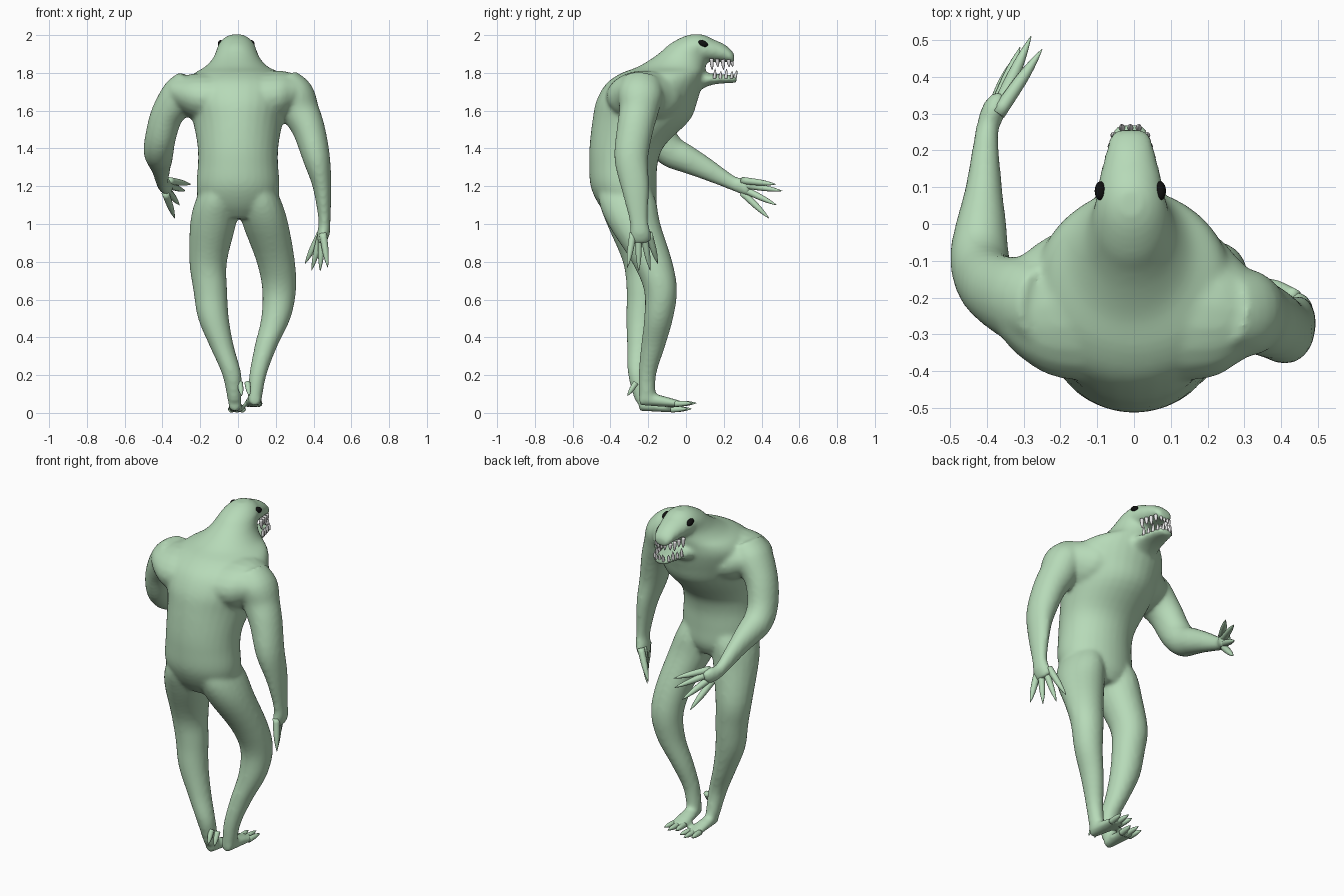
import bpy, bmesh, math
from mathutils import Vector

def material(name, rgb):
    m = bpy.data.materials.new(name)
    m.diffuse_color = (*rgb, 1)
    return m

GREEN = material("pale green skin", (0.47, 0.70, 0.48))
WHITE = material("tooth white", (0.8, 0.8, 0.8))
BLACK = material("eye black", (0.005, 0.005, 0.005))
X, Y, Z = Vector((1, 0, 0)), Vector((0, 1, 0)), Vector((0, 0, 1))

def loft(bm, stations, axes=None, sides=20, steps=4):
    """Smooth tube through (x, y, z, ra, rb); axes fixes the two section axes."""
    p = [Vector(s) for s in stations]
    p = [p[0]] + p + [p[-1]]
    path = []
    for i in range(1, len(p) - 2):
        a, b, c, d = p[i - 1:i + 3]
        for k in range(steps):
            t = k / steps
            path.append(0.5 * (2 * b + (c - a) * t + (2 * a - 5 * b + 4 * c - d) * t * t
                               + (3 * b - a - 3 * c + d) * t ** 3))
    path.append(p[-1])
    rings = []
    for i, q in enumerate(path):
        c = Vector(q[:3])
        t = Vector(path[min(i + 1, len(path) - 1)][:3]) - Vector(path[max(i - 1, 0)][:3])
        t.normalize()
        if axes:
            u, v = axes
        else:
            u = (X - t * t.x).normalized()
            v = t.cross(u)
        rings.append([bm.verts.new(c + u * q[3] * math.cos(2 * math.pi * j / sides)
                                   + v * q[4] * math.sin(2 * math.pi * j / sides))
                      for j in range(sides)])
    faces = [bm.faces.new((r[j], r[j - 1], s[j - 1], s[j]))
             for r, s in zip(rings, rings[1:]) for j in range(sides)]
    faces += [bm.faces.new(rings[0]), bm.faces.new(rings[-1])]
    bmesh.ops.recalc_face_normals(bm, faces=faces)

def spike(bm, a, b, r, sides=10):
    """Tapered finger, claw or tooth from a to b."""
    a, b = Vector(a), Vector(b)
    loft(bm, [(*a.lerp(b, f), r * k, r * k) for f, k in ((0, 1), (.5, .85), (.8, .5), (1, .06))],
         sides=sides, steps=3)

def finish(name, bm, mat):
    me = bpy.data.meshes.new(name)
    bm.to_mesh(me)
    bm.free()
    me.materials.append(mat)
    for f in me.polygons:
        f.use_smooth = True
    ob = bpy.data.objects.new(name, me)
    bpy.context.collection.objects.link(ob)
    return ob

# Body skin: all limbs are lofted, then fused by a voxel remesh
bm = bmesh.new()

# torso, hunched neck and skull: z, back y, front y, half width
torso = [(1.03, -.40, -.19, .13), (1.1, -.46, -.157, .2), (1.2, -.505, -.155, .22),
         (1.32, -.513, -.15, .212), (1.42, -.51, -.11, .215), (1.55, -.495, .02, .24),
         (1.65, -.475, .06, .265), (1.74, -.425, .085, .27), (1.795, -.35, .095, .235),
         (1.83, -.26, .105, .17), (1.87, -.19, .11, .13), (1.91, -.135, .12, .11),
         (1.95, -.09, .16, .096), (1.985, -.03, .13, .066), (2.003, .02, .09, .03)]
loft(bm, [(-.008 if z > 1.8 else 0, (a + b) / 2, z, w, (b - a) / 2) for z, a, b, w in torso],
     (X, Y), sides=32)

# shoulder girdle
loft(bm, [(-.36, -.22, 1.70, .09, .06), (-.3, -.225, 1.685, .145, .095),
          (-.2, -.22, 1.67, .2, .13), (0, -.21, 1.67, .22, .13), (.2, -.22, 1.675, .2, .138),
          (.28, -.235, 1.69, .145, .11), (.345, -.25, 1.705, .09, .07)], (Y, Z))

# jaws
loft(bm, [(-.01, .03, 1.92, .098, .075), (-.01, .10, 1.924, .09, .067),
          (-.01, .16, 1.915, .076, .057), (-.01, .21, 1.902, .063, .045),
          (-.01, .245, 1.882, .052, .034), (-.01, .256, 1.877, .03, .018)], (X, Z))
loft(bm, [(-.01, -.02, 1.75, .1, .08), (-.01, .06, 1.757, .095, .055), (-.01, .12, 1.765, .082, .034),
          (-.01, .18, 1.768, .068, .025), (-.01, .25, 1.767, .05, .021),
          (-.01, .272, 1.765, .034, .014)], (X, Z))

# hanging arm and reaching arm
loft(bm, [(.25, -.23, 1.765, .07, .1), (.3, -.24, 1.69, .1, .12), (.33, -.25, 1.6, .1, .105),
          (.375, -.27, 1.5, .087, .097), (.415, -.29, 1.35, .073, .09),
          (.445, -.27, 1.2, .05, .075), (.458, -.25, 1.02, .032, .05),
          (.452, -.242, .95, .034, .056), (.44, -.235, .9, .022, .05)])
loft(bm, [(-.25, -.22, 1.765, .07, .1), (-.3, -.21, 1.69, .1, .12), (-.375, -.18, 1.58, .087, .1),
          (-.41, -.14, 1.46, .082, .092), (-.42, -.08, 1.385, .08, .085),
          (-.415, 0, 1.345, .069, .075), (-.408, .1, 1.295, .05, .06),
          (-.4, .25, 1.215, .032, .038), (-.38, .31, 1.2, .034, .048), (-.36, .345, 1.185, .022, .04)])

# legs
loft(bm, [(.09, -.33, 1.22, .09, .13), (.115, -.31, 1.12, .115, .152), (.145, -.275, 1.0, .122, .14),
          (.2, -.18, .8, .102, .108), (.218, -.135, .65, .09, .088), (.2, -.145, .5, .078, .077),
          (.147, -.175, .35, .06, .064), (.105, -.205, .2, .046, .047),
          (.088, -.205, .07, .038, .045)], (X, Y))
loft(bm, [(-.09, -.33, 1.22, .09, .13), (-.112, -.31, 1.12, .115, .152),
          (-.132, -.285, 1.0, .122, .135), (-.158, -.23, .8, .1, .105), (-.147, -.225, .65, .09, .09),
          (-.13, -.235, .5, .082, .082), (-.085, -.245, .35, .064, .067),
          (-.032, -.255, .2, .051, .052), (-.018, -.225, .06, .036, .045)], (X, Y))

# feet
loft(bm, [(.09, -.245, .07, .03, .03), (.085, -.15, .065, .042, .032),
          (.082, -.05, .05, .05, .02), (.082, -.02, .048, .045, .014)], (X, Z))
loft(bm, [(-.018, -.25, .04, .03, .03), (-.014, -.17, .036, .038, .03),
          (-.008, -.07, .02, .042, .018), (-.006, -.04, .018, .036, .014)], (X, Z))

body = finish("body", bm, GREEN)
rm = body.modifiers.new("fuse", 'REMESH')
rm.mode = 'VOXEL'
rm.voxel_size = 0.011
rm.use_smooth_shade = True
sm = body.modifiers.new("soften", 'SMOOTH')
sm.factor, sm.iterations = 0.5, 10

# Fingers: knuckles spread across the palm, pointed tips
hands = {
    "right_fingers": ((.437, -.197, .95), (.45, -.28, .95),
                      [(.355, -.15, .79), (.39, -.19, .755), (.435, -.25, .75), (.475, -.31, .77)]),
    "left_fingers": ((-.37, .3, 1.23), (-.385, .3, 1.165),
                     [(-.25, .475, 1.21), (-.28, .51, 1.175), (-.31, .48, 1.10), (-.335, .44, 1.03)])}
for name, (a, b, tips) in hands.items():
    bm = bmesh.new()
    for i, tip in enumerate(tips):
        spike(bm, Vector(a).lerp(Vector(b), i / 3), tip, .02)
    finish(name, bm, GREEN)

# Toes and heel spurs
for name, x, y, z, reach in (("right_toes", .082, -.06, .048, .115), ("left_toes", -.006, -.08, .018, .11)):
    bm = bmesh.new()
    for i in (-1, 0, 1):
        spike(bm, (x + i * .028, y, z), (x + i * .038, y + reach - abs(i) * .02, z + .004), .017)
    finish(name, bm, GREEN)
bm = bmesh.new()
for x in (.01, .05):
    spike(bm, (x, -.265, .16), (x + .01, -.31, .09), .016)
finish("heel_spurs", bm, GREEN)

# Teeth along both jaws
bm = bmesh.new()
for s in (-1, 1):
    for i in range(4):
        y = .135 + i * .03
        x = -.01 + s * (.068 - i * .0075)
        spike(bm, (x, y, 1.876 - i * .002), (x, y + .004, 1.815 + (i % 2) * .015), .011, 8)
        spike(bm, (x, y + .016, 1.77), (x, y + .02, 1.822 - (i % 2) * .012), .009, 8)
for i in (-1, 0, 1):
    spike(bm, (-.01 + i * .022, .24, 1.872), (-.01 + i * .022, .248, 1.83), .009, 8)
    spike(bm, (-.01 + i * .022, .258, 1.77), (-.01 + i * .024, .27, 1.815), .009, 8)
finish("teeth", bm, WHITE)

# Eyes, sunk into the sides of the skull
for name, s in (("right_eye", 1), ("left_eye", -1)):
    bm = bmesh.new()
    bmesh.ops.create_uvsphere(bm, u_segments=20, v_segments=12, radius=1)
    bmesh.ops.scale(bm, verts=bm.verts, vec=(.016, .027, .017))
    eye = finish(name, bm, BLACK)
    eye.location = (-.01 + s * .081, .09, 1.955)
    eye.rotation_euler = (-.35, 0, 0)
